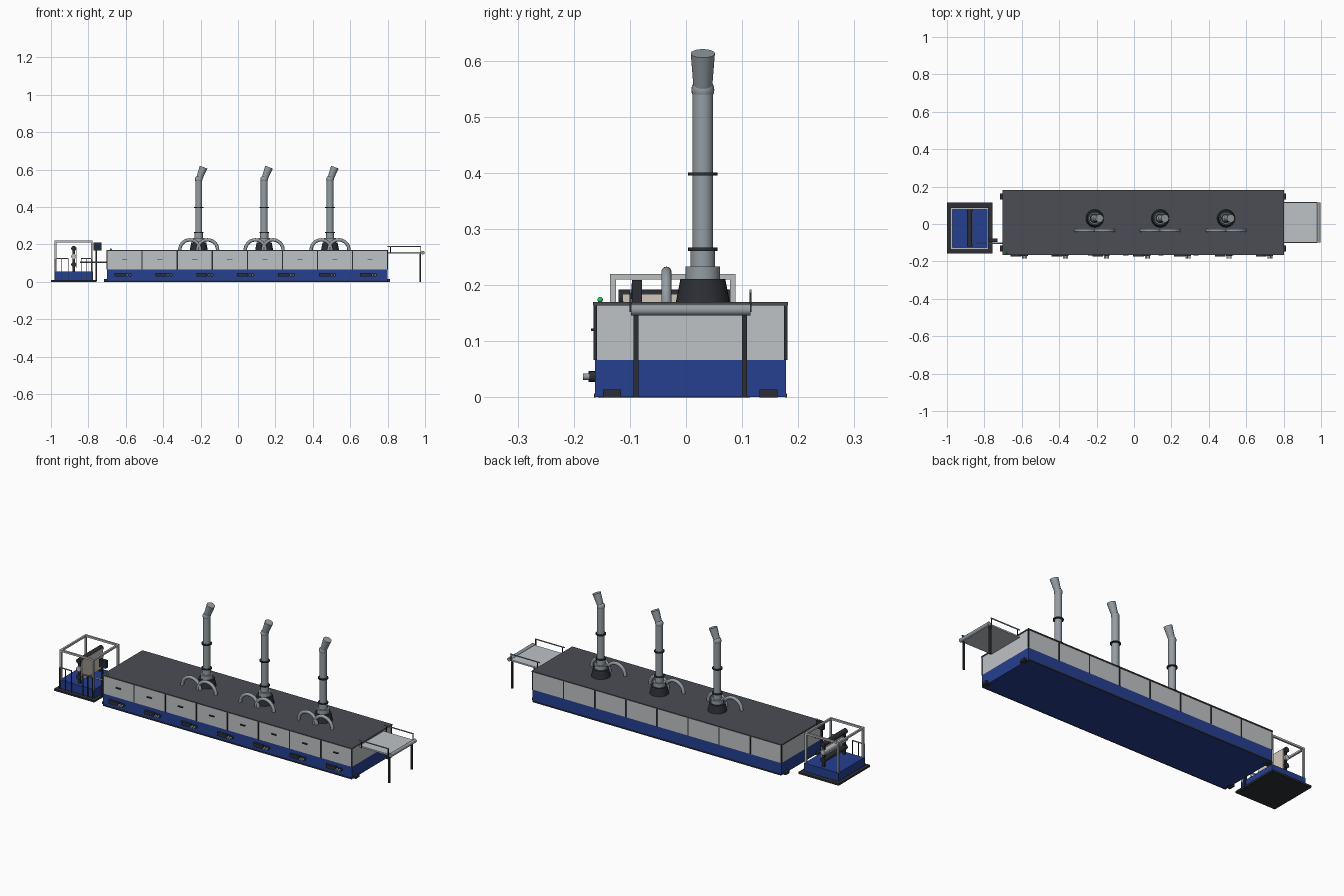
import bpy, math
from mathutils import Vector

if "Cube" in bpy.data.objects:
    bpy.data.objects.remove(bpy.data.objects["Cube"])


def mat(name, r, g, b):
    m = bpy.data.materials.new(name)
    m.diffuse_color = (r, g, b, 1)
    m.use_nodes = True
    m.node_tree.nodes["Principled BSDF"].inputs["Base Color"].default_value = m.diffuse_color
    return m


BLUE = mat("blue", 0.018, 0.05, 0.28)
PANEL = mat("panel_grey", 0.52, 0.54, 0.56)
ROOF = mat("roof_grey", 0.07, 0.075, 0.09)
DARK = mat("dark", 0.025, 0.028, 0.035)
STEEL = mat("steel", 0.30, 0.34, 0.37)
FRAME = mat("frame_grey", 0.5, 0.52, 0.53)
BEIGE = mat("beige", 0.65, 0.58, 0.50)
GREEN = mat("green", 0.02, 0.6, 0.1)
SCREEN = mat("screen", 0.01, 0.025, 0.05)


def mesh(name, verts, faces, m):
    me = bpy.data.meshes.new(name)
    me.from_pydata(verts, [], faces)
    o = bpy.data.objects.new(name, me)
    bpy.context.collection.objects.link(o)
    me.materials.append(m)
    return o


def box(name, x0, x1, y0, y1, z0, z1, m):
    v = [(x, y, z) for x in (x0, x1) for y in (y0, y1) for z in (z0, z1)]
    f = [(0, 1, 3, 2), (4, 6, 7, 5), (0, 4, 5, 1), (2, 3, 7, 6), (0, 2, 6, 4), (1, 5, 7, 3)]
    return mesh(name, v, f, m)


def smooth(o):
    bpy.ops.object.select_all(action='DESELECT')
    o.select_set(True)
    bpy.context.view_layer.objects.active = o
    bpy.ops.object.shade_smooth_by_angle(angle=math.radians(40))


def cone(name, a, b, r1, r2, m, n=24):
    a, b = Vector(a), Vector(b)
    bpy.ops.mesh.primitive_cone_add(vertices=n, radius1=r1, radius2=r2,
                                    depth=(b - a).length, location=(a + b) / 2)
    o = bpy.context.object
    o.rotation_euler = (b - a).to_track_quat('Z', 'Y').to_euler()
    o.name = name
    o.data.materials.append(m)
    smooth(o)
    return o


def cyl(name, a, b, r, m, n=20):
    return cone(name, a, b, r, r, m, n)


def ball(name, loc, r, m):
    bpy.ops.mesh.primitive_uv_sphere_add(segments=20, ring_count=12, radius=r, location=loc)
    o = bpy.context.object
    o.name = name
    o.data.materials.append(m)
    smooth(o)


def arch(name, cx, y, z, big, r, m, n=20, k=14):
    v, f = [], []
    for i in range(n + 1):
        t = math.pi * i / n
        for j in range(k):
            p = 2 * math.pi * j / k
            q = big + r * math.cos(p)
            v.append((cx + q * math.cos(t), y + r * math.sin(p), z + q * math.sin(t)))
    for i in range(n):
        for j in range(k):
            j2 = (j + 1) % k
            f.append((i * k + j, i * k + j2, (i + 1) * k + j2, (i + 1) * k + j))
    smooth(mesh(name, v, f, m))


# Long oven body: base, upper housing, roof
X0, X1, Y0, Y1 = -0.70, 0.80, -0.162, 0.178
box("oven_base", X0, X1, Y0, Y1, 0.001, 0.067, BLUE)
box("oven_housing", X0, X1, Y0, Y1, 0.067, 0.164, PANEL)
box("oven_roof", X0 - 0.004, X1 + 0.003, Y0 - 0.004, Y1 + 0.004, 0.164, 0.170, ROOF)

# Panel dividers, corner posts, bottom skirts and door handles
step = (X1 - X0) / 8
for y, s in ((Y0, -1), (Y1, 1)):
    for i in range(9):
        x = X0 + i * step
        box("panel_divider", x - 0.003, x + 0.003, y - 0.003, y + 0.003, 0.067, 0.164, DARK)
    box("base_skirt", X0, X1, y - 0.002, y + 0.002, 0, 0.007, DARK)
for i in range(8):
    x = X0 + (i + 0.5) * step
    box("door_handle", x - 0.014, x + 0.014, Y0 - 0.007, Y0, 0.118, 0.123, DARK)

# Skid feet at both ends
for x in (X0, X1):
    for y in (-0.132, 0.147):
        box("skid_foot", x - 0.016, x + 0.014, y - 0.016, y + 0.016, 0, 0.014, DARK)

# Burners along the front
for i in range(7):
    x = -0.62 + 0.2185 * i
    box("burner_box", x - 0.04, x + 0.018, -0.174, Y0, 0.027, 0.047, DARK)
    for dx in (0.028, 0.043):
        cyl("burner_flange", (x + dx, Y0, 0.037), (x + dx, -0.172, 0.037), 0.009, DARK)
        cyl("burner_motor", (x + dx, -0.170, 0.037), (x + dx, -0.184, 0.037), 0.006, STEEL)

# Exhaust stacks with paired arched ducts
SY = 0.03
for x in (-0.21, 0.14, 0.492):
    cone("stack_base", (x, SY, 0.17), (x, SY, 0.211), 0.048, 0.040, DARK, 32)
    cyl("stack_collar", (x, SY, 0.211), (x, SY, 0.233), 0.031, STEEL, 32)
    cyl("stack_lower_pipe", (x, SY, 0.233), (x, SY, 0.265), 0.022, STEEL, 32)
    cyl("stack_pipe", (x, SY, 0.26), (x, SY, 0.545), 0.0185, STEEL, 32)
    for z in (0.264, 0.398):
        cyl("stack_flange", (x, SY, z - 0.003), (x, SY, z + 0.003), 0.026, DARK, 32)
    ball("stack_elbow", (x, SY, 0.548), 0.0205, STEEL)
    cone("stack_outlet", (x + 0.002, SY, 0.55), (x + 0.026, SY, 0.613), 0.0165, 0.0215, STEEL, 32)
    for s in (-1, 1):
        arch("arched_duct", x + s * 0.047, -0.035, 0.17, 0.054, 0.009, STEEL)

# Exit table on the right
box("table_top", X1, 0.985, -0.095, 0.113, 0.150, 0.158, PANEL)
cyl("table_end_roller", (0.988, -0.098, 0.156), (0.988, 0.115, 0.156), 0.010, STEEL)
for y in (-0.089, 0.104):
    box("table_leg", 0.97, 0.979, y - 0.0045, y + 0.0045, 0, 0.15, DARK)
for y in (-0.099, 0.115):
    box("table_rail", X1, 0.978, y - 0.002, y + 0.002, 0.187, 0.192, STEEL)
    for x in (0.815, 0.975):
        box("table_rail_post", x - 0.002, x + 0.002, y - 0.002, y + 0.002, 0.152, 0.188, DARK)

# Feeder platform on the left
box("feeder_plate", -1.0, -0.757, -0.157, 0.114, 0, 0.010, DARK)
box("feeder_base", -0.982, -0.776, -0.133, 0.090, 0.010, 0.055, BLUE)

# Feeder frame: posts and top bars
FX, FY, T = (-0.976, -0.782), (-0.130, 0.083), 0.005
for x in FX:
    for y in FY:
        box("feeder_post", x - T, x + T, y - T, y + T, 0.055, 0.212, FRAME)
    box("feeder_top_side_bar", x - T, x + T, FY[0] - T, FY[1] + T, 0.210, 0.220, FRAME)
for y in FY:
    box("feeder_top_cross_bar", FX[0], FX[1], y - T, y + T, 0.2101, 0.2199, FRAME)

# Rollers, their stand and the material web
for z, m in ((0.178, DARK), (0.135, FRAME), (0.092, DARK)):
    cyl("feed_roller", (-0.878, -0.120, z), (-0.878, 0.078, z), 0.014, m)
box("material_web", -0.867, -0.863, -0.112, 0.068, 0.075, 0.183, BEIGE)
for y in (-0.108, 0.066):
    box("roller_stand", -0.885, -0.871, y - 0.005, y + 0.005, 0.055, 0.18, DARK)

# Safety railing in front of the platform
for x0, x1, n in ((-0.98, -0.905, 3), (-0.84, -0.778, 3)):
    box("railing_bar", x0, x1, -0.140, -0.136, 0.123, 0.128, STEEL)
    for i in range(n):
        x = x0 + 0.002 + (x1 - x0 - 0.004) * i / (n - 1)
        box("railing_post", x - 0.002, x + 0.002, -0.140, -0.136, 0.01, 0.125, DARK)

# Control panel on its post, feed pipe and status lamp
box("control_post", -0.761, -0.753, -0.092, -0.084, 0.005, 0.175, DARK)
box("control_panel", -0.772, -0.730, -0.096, -0.078, 0.168, 0.209, DARK)
box("control_screen", -0.767, -0.735, -0.0975, -0.096, 0.175, 0.203, SCREEN)
cyl("feed_pipe", (-0.845, -0.103, 0.105), (-0.69, -0.103, 0.105), 0.0045, STEEL)
ball("status_lamp", (-0.68, -0.153, 0.174), 0.005, GREEN)
